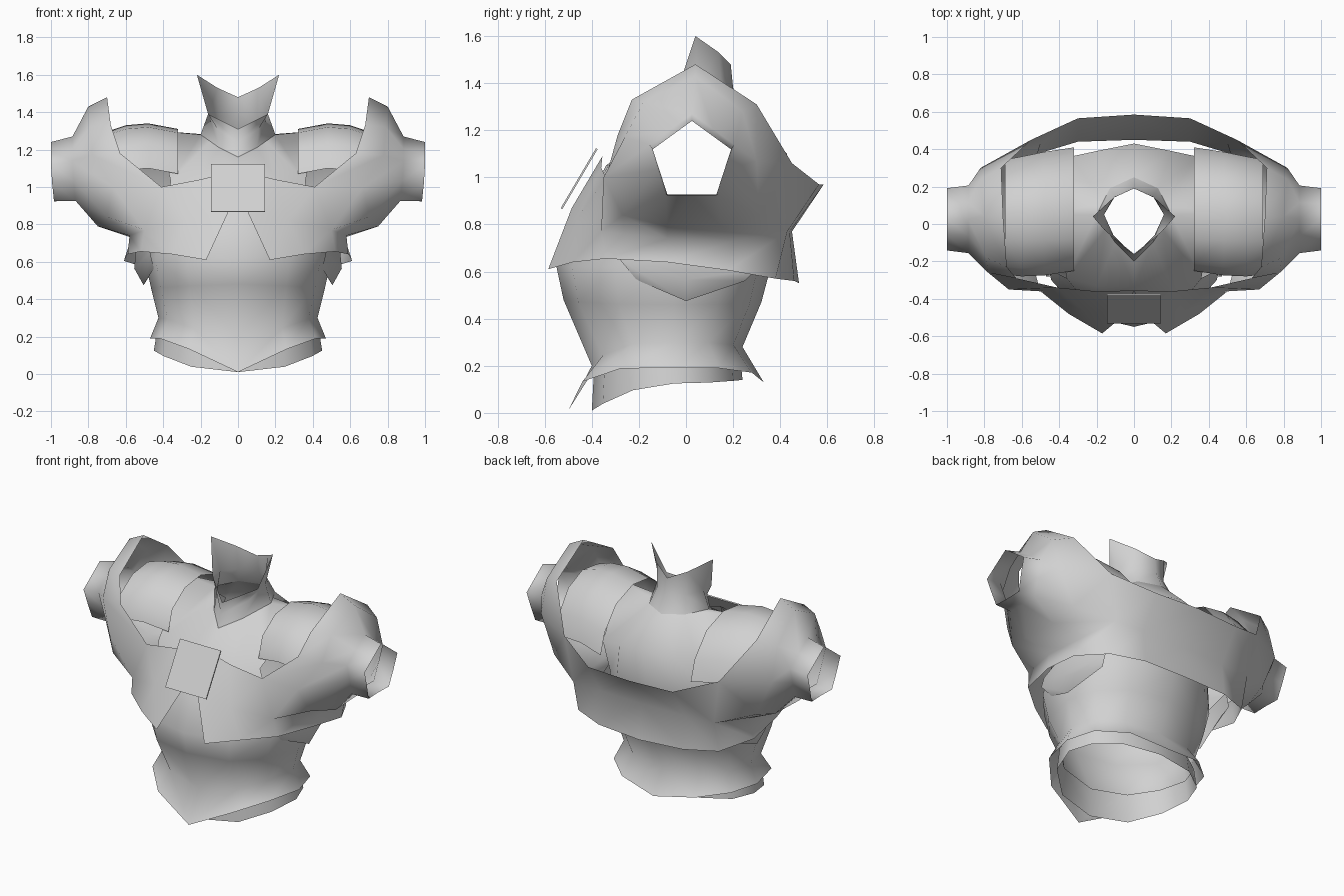
import bpy, bmesh
from math import sin, cos, pi, radians
from mathutils import Vector

if "Cube" in bpy.data.objects:
    bpy.data.objects.remove(bpy.data.objects["Cube"])

grey = bpy.data.materials.new("plain_grey")
grey.use_nodes = True
COLOUR = (0.64, 0.64, 0.64, 1)
grey.diffuse_color = COLOUR
grey.node_tree.nodes["Principled BSDF"].inputs["Base Color"].default_value = COLOUR


def skin(bm, rows, closed=False, holes=()):
    """Join successive rows of points with quads; holes are (row, column) pairs left open."""
    grid = [[bm.verts.new(point) for point in row] for row in rows]
    for r, (low, high) in enumerate(zip(grid, grid[1:])):
        count = len(low)
        for c in range(count if closed else count - 1):
            n = (c + 1) % count
            if (r, c) not in holes:
                bm.faces.new((low[c], low[n], high[n], high[c]))


def finish(name, bm):
    """Weld the half mesh, mirror it over x and shade it smooth."""
    bmesh.ops.remove_doubles(bm, verts=bm.verts, dist=0.0005)
    loose = [v for v in bm.verts if not v.link_faces]
    bmesh.ops.delete(bm, geom=loose, context="VERTS")
    bmesh.ops.recalc_face_normals(bm, faces=bm.faces)
    mesh = bpy.data.meshes.new(name)
    bm.to_mesh(mesh)
    bm.free()
    mesh.materials.append(grey)
    mesh.shade_smooth()
    obj = bpy.data.objects.new(name, mesh)
    bpy.context.collection.objects.link(obj)
    mirror = obj.modifiers.new("mirror", "MIRROR")
    mirror.use_clip = True
    mirror.merge_threshold = 0.002
    return obj


def half_ring(width, front, back, z_front, z_side, z_back, power=4, steps=6, middle=-0.05):
    """Half an oval from the front centre to the back centre; power sharpens the dip at the ends."""
    points = []
    for i in range(steps + 1):
        k = cos(pi * i / steps)
        reach, z_end = (front, z_front) if k > 0 else (back, z_back)
        x = 0 if i in (0, steps) else width * sin(pi * i / steps) ** 0.85
        points.append((x, middle + (reach - middle) * abs(k), z_side + (z_end - z_side) * k ** power))
    return points


# Shirt: flared waist, trunk, open armholes, yoke up to the neck
neck_base = [(0, -.2, 1.16), (.1, -.1, 1.21), (.15, -.025, 1.245), (.2, .05, 1.28),
             (.165, .12, 1.28), (.13, .19, 1.28), (0, .25, 1.27)]
chest = [(0, -.34, 1.05), (.2, -.33, 1.05), (.36, -.29, 1.03), (.42, .05, 1.3),
         (.34, .36, 1.05), (.2, .39, 1.08), (0, .43, 1.1)]
bm = bmesh.new()
skin(bm, [half_ring(.47, -.5, .33, .01, .19, .13, power=8),
          half_ring(.425, -.4, .24, .2, .3, .28),
          half_ring(.465, -.52, .32, .48, .46, .47),
          half_ring(.5, -.55, .36, .62, .62, .62),
          half_ring(.47, -.47, .4, .8, .76, .78),
          chest, neck_base], holes={(4, 2), (4, 3)})
finish("shirt", bm)

# Hem hanging below the flared waist
bm = bmesh.new()
skin(bm, [half_ring(.45, -.4, .24, .01, .125, .14, power=2),
          half_ring(.43, -.39, .23, .19, .25, .24)])
finish("hem", bm)

# Pointed collar
bm = bmesh.new()
skin(bm, [[neck_base[i] for i in (0, 1, 3, 5, 6)],
          [(0, -.17, 1.24), (.11, -.06, 1.31), (.16, .05, 1.39), (.1, .15, 1.38), (0, .2, 1.38)],
          [(0, -.16, 1.31), (.16, -.03, 1.39), (.22, .04, 1.6), (.11, .14, 1.53), (0, .19, 1.48)]])
finish("collar", bm)

# Shoulder pads arching over the armholes, narrowing behind towards the arm
arch = [(-.25, 1.07), (-.21, 1.2), (-.08, 1.29), (.08, 1.31), (.25, 1.25), (.37, 1.11), (.41, .98)]
bm = bmesh.new()
skin(bm, [[(x, y * (front if y < 0 else back), z + lift) for y, z in arch]
          for x, front, back, lift in ((.32, 1, 1, 0), (.48, 1.1, .94, .03),
                                       (.6, 1.12, .88, .02), (.69, 1.08, .84, -.01))])
finish("shoulder_pads", bm)

# Cropped jacket: band around the chest, then sleeves growing from its arm opening
shoulder_edge = [(.41, -.34, 1.0), (.63, -.29, 1.18), (.68, -.23, 1.33), (.7, .04, 1.48),
                 (.71, .3, 1.31), (.55, .45, 1.06)]
underarm = [(.5, .43, .77), (.57, .2, .73), (.58, -.08, .74), (.5, -.36, .77)]
band_top = [(0, -.355, 1.09), (.2, -.36, 1.04), shoulder_edge[0], shoulder_edge[1],
            shoulder_edge[4], shoulder_edge[5], (.3, .565, .97), (0, .585, .97)]
band_middle = [(.05, -.485, .87), (.27, -.465, .82), *reversed(underarm),
               (.3, .44, .77), (0, .45, .77)]
band_hem = [(.17, -.585, .61), (.35, -.48, .64), (.52, -.34, .655), (.59, -.08, .64),
            (.61, .18, .605), (.5, .38, .57), (.3, .46, .56), (0, .48, .55)]
upper_sleeve = [(.67, -.35, 1.0), (.78, -.26, 1.17), (.79, -.18, 1.32), (.8, .04, 1.43),
                (.82, .24, 1.28), (.82, .3, 1.07), (.72, .31, .84), (.74, .15, .79),
                (.75, -.08, .79), (.7, -.27, .84)]


def cuff(x, radius, height):
    """Five-sided cuff ring with a point halfway along each side, leaning in below."""
    points = []
    for i in range(10):
        angle = radians(198 - 36 * i)
        r = radius * (1 if i % 2 else cos(pi / 5))
        lean = .02 * min(0, sin(angle))
        points.append((x + lean, .025 + r * cos(angle), height + r * sin(angle)))
    return points


bm = bmesh.new()
skin(bm, [band_hem, band_middle, band_top], holes={(1, 2), (1, 3), (1, 4)})
skin(bm, [shoulder_edge + underarm, upper_sleeve, cuff(.885, .19, 1.08), cuff(1, .175, 1.065)],
     closed=True)
finish("jacket", bm)

# Flap below each arm, folded back in under its lip
bm = bmesh.new()
skin(bm, [[(.45, -.28, .72), (.54, 0, .72), (.45, .3, .7)],
          [(.47, -.28, .65), (.555, 0, .565), (.47, .3, .61)],
          [(.45, -.21, .565), (.505, 0, .475), (.45, .25, .56)]])
finish("underarm_flap", bm)

# Tilted chest plate
bm = bmesh.new()
bottom, top = Vector((0, -.525, .865)), Vector((0, -.375, 1.12))
depth = Vector((0, -.007, .004))
side = Vector((.145, 0, 0))
outline = [bottom, bottom + side, top + side, top]
skin(bm, [outline, [p + depth for p in outline]])
for shift in (Vector(), depth):
    bm.faces.new([bm.verts.new(p + shift) for p in outline])
plate = finish("chest_plate", bm)
plate.data.shade_flat()
